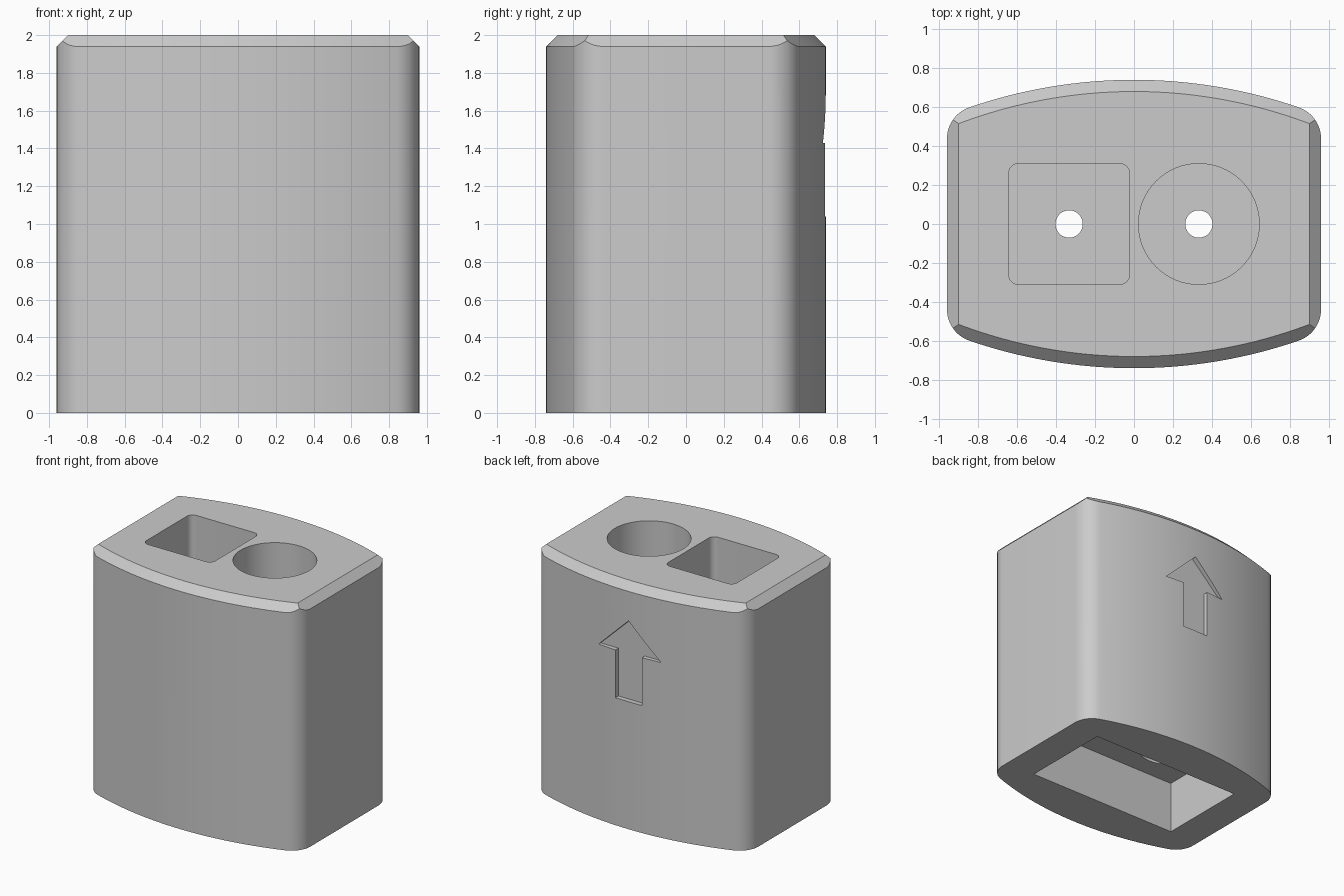
import bpy, bmesh, math
from mathutils import Matrix

old = bpy.data.objects.get("Cube")
if old:
    bpy.data.objects.remove(old, do_unlink=True)

HALF_W, HALF_D, ARC_R, FILLET = 0.96, 0.74, 2.6, 0.17
ARC_Y = HALF_D - ARC_R          # centre of the bowed back wall
HOLE_X = 0.333


def loft(name, sections):
    """Solid through a list of (outline, z) sections with equal point counts."""
    bm = bmesh.new()
    rings = [[bm.verts.new((x, y, z)) for x, y in pts] for pts, z in sections]
    for low, high in zip(rings, rings[1:]):
        for i in range(len(low)):
            j = (i + 1) % len(low)
            bm.faces.new((low[i], low[j], high[j], high[i]))
    bm.faces.new(rings[0][::-1])
    bm.faces.new(rings[-1])
    bmesh.ops.recalc_face_normals(bm, faces=bm.faces[:])
    mesh = bpy.data.meshes.new(name)
    bm.to_mesh(mesh)
    bm.free()
    obj = bpy.data.objects.new(name, mesh)
    bpy.context.collection.objects.link(obj)
    return obj


def prism(name, pts, z0, z1):
    return loft(name, [(pts, z0), (pts, z1)])


def arc(cx, cy, r, a0, a1, n):
    return [(cx + r * math.cos(a0 + (a1 - a0) * i / n),
             cy + r * math.sin(a0 + (a1 - a0) * i / n)) for i in range(n + 1)]


def circle(cx, r):
    return arc(cx, 0, r, 0, math.tau, 64)[:-1]


def rounded_rect(cx, hx, hy, r):
    pts = []
    for k, (sx, sy) in enumerate([(1, 1), (-1, 1), (-1, -1), (1, -1)]):
        a = k * math.pi / 2
        pts += arc(cx + sx * (hx - r), sy * (hy - r), r, a, a + math.pi / 2, 8)
    return pts


def half_turn(pts):
    return pts + [(-x, -y) for x, y in pts]


def rounded_outline():
    cx = HALF_W - FILLET
    cy = ARC_Y + math.sqrt((ARC_R - FILLET) ** 2 - cx ** 2)
    a = math.acos(cx / (ARC_R - FILLET))
    corner = arc(cx, cy, FILLET, 0, a, 14)
    bow = arc(0, ARC_Y, ARC_R, a, math.pi - a, 48)[1:-1]
    return half_turn(corner + bow + [(-x, y) for x, y in corner[::-1]])


def sharp_outline(inset):
    r = ARC_R - inset
    a = math.acos((HALF_W - inset) / r)
    return half_turn(arc(0, ARC_Y, r, a, math.pi - a, 48))


def combine(target, cutter, operation="DIFFERENCE"):
    cutter.hide_render = True
    mod = target.modifiers.new(cutter.name, "BOOLEAN")
    mod.operation, mod.solver, mod.object = operation, "EXACT", cutter
    bpy.context.view_layer.objects.active = target
    bpy.ops.object.modifier_apply(modifier=mod.name)
    bpy.data.objects.remove(cutter, do_unlink=True)


# Bowed block with rounded upright corners, trimmed by a chamfered envelope
block = prism("holder_block", rounded_outline(), 0, 2.1)
envelope = loft("chamfer_envelope", [(sharp_outline(-0.04), -0.1),
                                     (sharp_outline(-0.04), 1.9),
                                     (sharp_outline(0.06), 2.0)])
combine(block, envelope, "INTERSECT")

# Square and round pockets in the top, rectangular socket underneath
combine(block, prism("square_pocket", rounded_rect(-HOLE_X, 0.31, 0.31, 0.05), 0.65, 2.2))
combine(block, prism("round_pocket", circle(HOLE_X, 0.31), 0.65, 2.2))
socket = [(0.69, 0.38), (-0.69, 0.38), (-0.69, -0.38), (0.69, -0.38)]
combine(block, prism("bottom_socket", socket, -0.2, 0.43))

# Screw holes with wide counterbores
for x in (-HOLE_X, HOLE_X):
    combine(block, prism("counterbore", circle(x, 0.22), 0.3, 0.54))
    combine(block, prism("screw_hole", circle(x, 0.07), 0.4, 0.8))

# Arrow recess on the back
half = [(0.12, 1.04), (0.12, 1.43), (0.28, 1.43)]
arrow_pts = half + [(0, 1.70)] + [(-x, z) for x, z in half[::-1]]
arrow = prism("arrow_recess", arrow_pts, -0.9, -0.70)
arrow.data.transform(Matrix.Rotation(math.pi / 2, 4, "X"))
combine(block, arrow)

# Colour and shading
grey = bpy.data.materials.new("plain_grey")
grey.use_nodes = True
colour = (0.6, 0.6, 0.6, 1)
grey.diffuse_color = colour
grey.node_tree.nodes["Principled BSDF"].inputs["Base Color"].default_value = colour
block.data.materials.clear()
block.data.materials.append(grey)
for face in block.data.polygons:
    face.material_index = 0
bpy.ops.object.select_all(action="DESELECT")
block.select_set(True)
bpy.context.view_layer.objects.active = block
bpy.ops.object.shade_smooth_by_angle(angle=math.radians(30))
